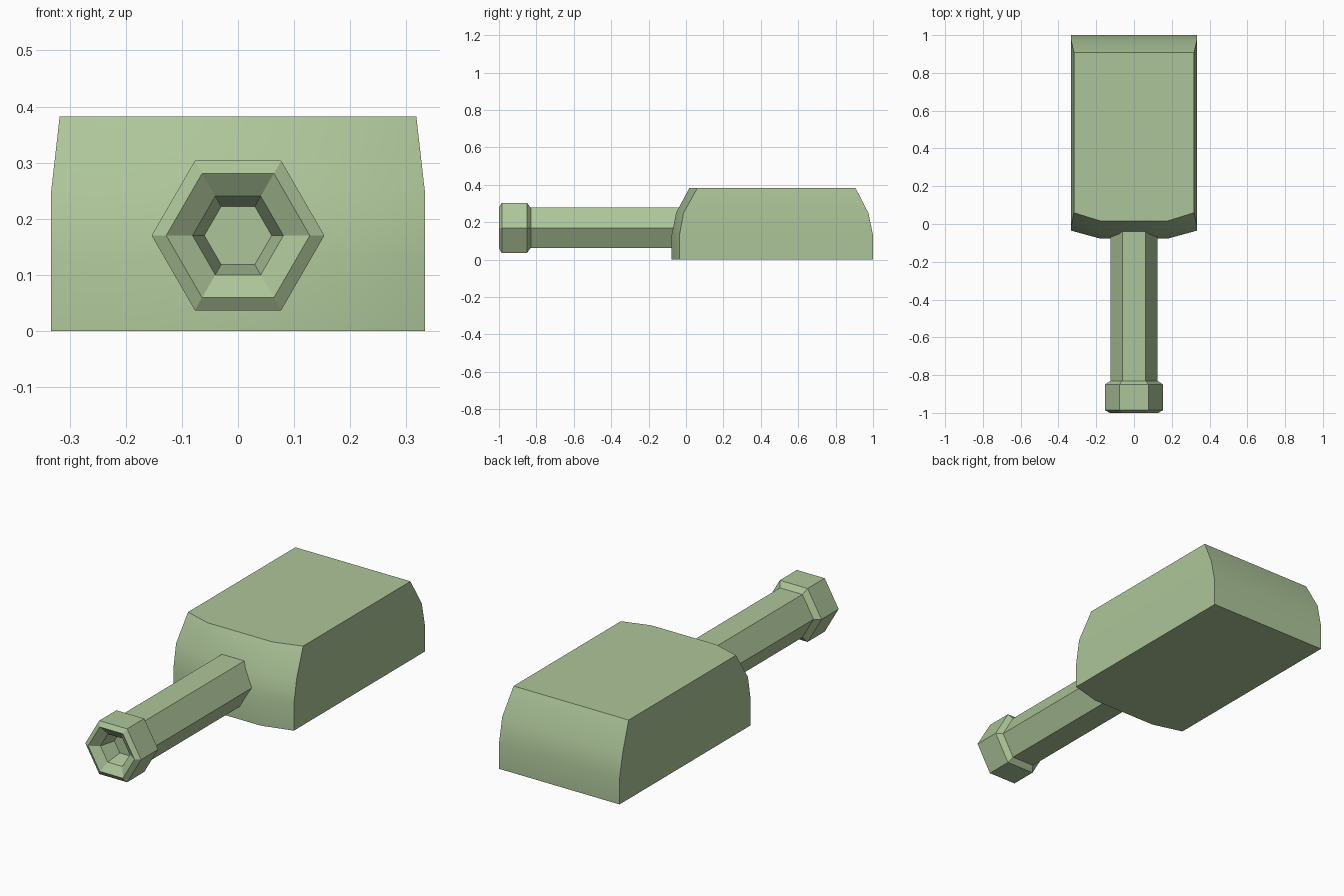
import bpy
import bmesh
import math

if "Cube" in bpy.data.objects:
    bpy.data.objects.remove(bpy.data.objects["Cube"])


def loft(name, rings):
    """Skin a stack of equally sized rings and cap both ends."""
    bm = bmesh.new()
    loops = [[bm.verts.new(p) for p in ring] for ring in rings]
    n = len(loops[0])
    for a, b in zip(loops, loops[1:]):
        for i in range(n):
            j = (i + 1) % n
            bm.faces.new((a[i], a[j], b[j], b[i]))
    bm.faces.new(loops[0])
    bm.faces.new(loops[-1])
    bmesh.ops.recalc_face_normals(bm, faces=bm.faces)
    mesh = bpy.data.meshes.new(name)
    bm.to_mesh(mesh)
    bm.free()
    mesh.materials.append(mat)
    ob = bpy.data.objects.new(name, mesh)
    bpy.context.collection.objects.link(ob)
    bpy.ops.object.select_all(action='DESELECT')
    ob.select_set(True)
    bpy.context.view_layer.objects.active = ob
    bpy.ops.object.shade_smooth_by_angle(angle=math.radians(30))
    return ob


def hexagon(y, r, z=0.17):
    return [(r * math.cos(i * math.pi / 3), y, z + r * math.sin(i * math.pi / 3))
            for i in range(6)]


def outline(z, w, mid, corner, rear):
    """Plan of the housing: square rear, front bent into three panels."""
    return [(-w, rear, z), (-w, corner, z), (-0.18, mid, z),
            (0.18, mid, z), (w, corner, z), (w, rear, z)]


mat = bpy.data.materials.new("green")
mat.diffuse_color = (0.42, 0.56, 0.32, 1)
mat.use_nodes = True
mat.node_tree.nodes["Principled BSDF"].inputs["Base Color"].default_value = mat.diffuse_color

# Housing: height, half width, front middle, front corner, rear
loft("housing", [outline(*s) for s in (
    (0.00, 0.333, -0.077, -0.035, 1.00),
    (0.13, 0.333, -0.077, -0.035, 1.00),
    (0.25, 0.333, -0.053, -0.013, 0.975),
    (0.382, 0.318, 0.017, 0.06, 0.907))])

# Barrel with flared hexagonal muzzle and tapered bore
loft("barrel", [hexagon(y, r) for y, r in (
    (0.02, 0.124), (-0.83, 0.124), (-0.85, 0.154), (-0.985, 0.154),
    (-1.0, 0.128), (-0.97, 0.081), (-0.89, 0.06))])
